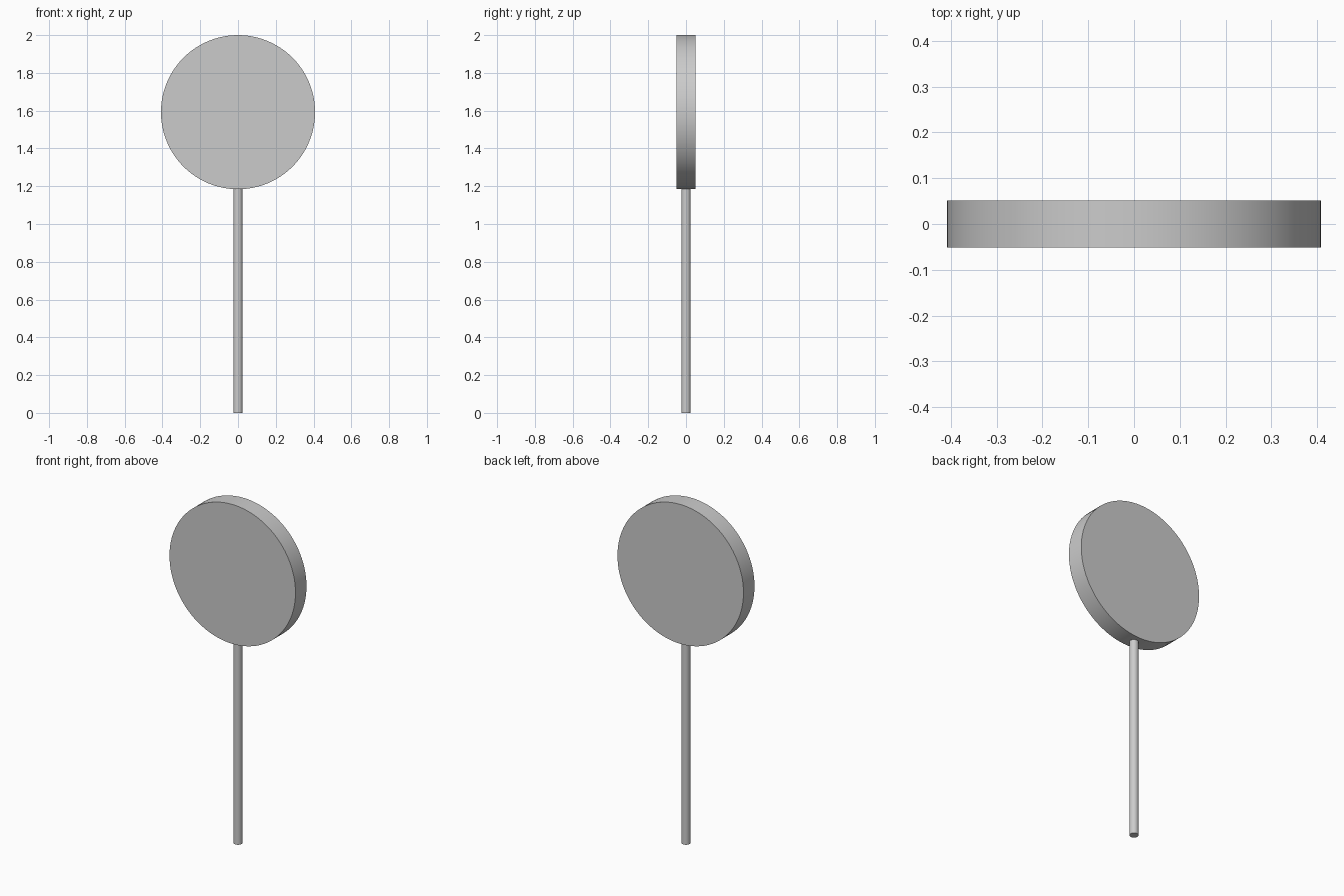
import bpy, math

if "Cube" in bpy.data.objects:
    bpy.data.objects.remove(bpy.data.objects["Cube"])

R, HALF_T, STICK_R = 0.408, 0.051, 0.0245
CENTRE_Z = 2.0 - R


def cylinder(name, radius, depth, z, sides, rot=(0, 0, 0)):
    bpy.ops.mesh.primitive_cylinder_add(vertices=sides, radius=radius, depth=depth,
                                        location=(0, 0, z), rotation=rot)
    obj = bpy.context.object
    obj.name = name
    bpy.ops.object.transform_apply(location=False, rotation=True, scale=True)
    bpy.ops.object.shade_smooth_by_angle(angle=math.radians(30))
    return obj


# Round flat head, faces towards front and back
cylinder("round_head", R, 2 * HALF_T, CENTRE_Z, 96, (math.pi / 2, 0, 0))

# Thin stick, its top end tucked just inside the head
STICK_TOP = 2.0 - 2 * R + 0.02
cylinder("stick", STICK_R, STICK_TOP, STICK_TOP / 2, 48)
